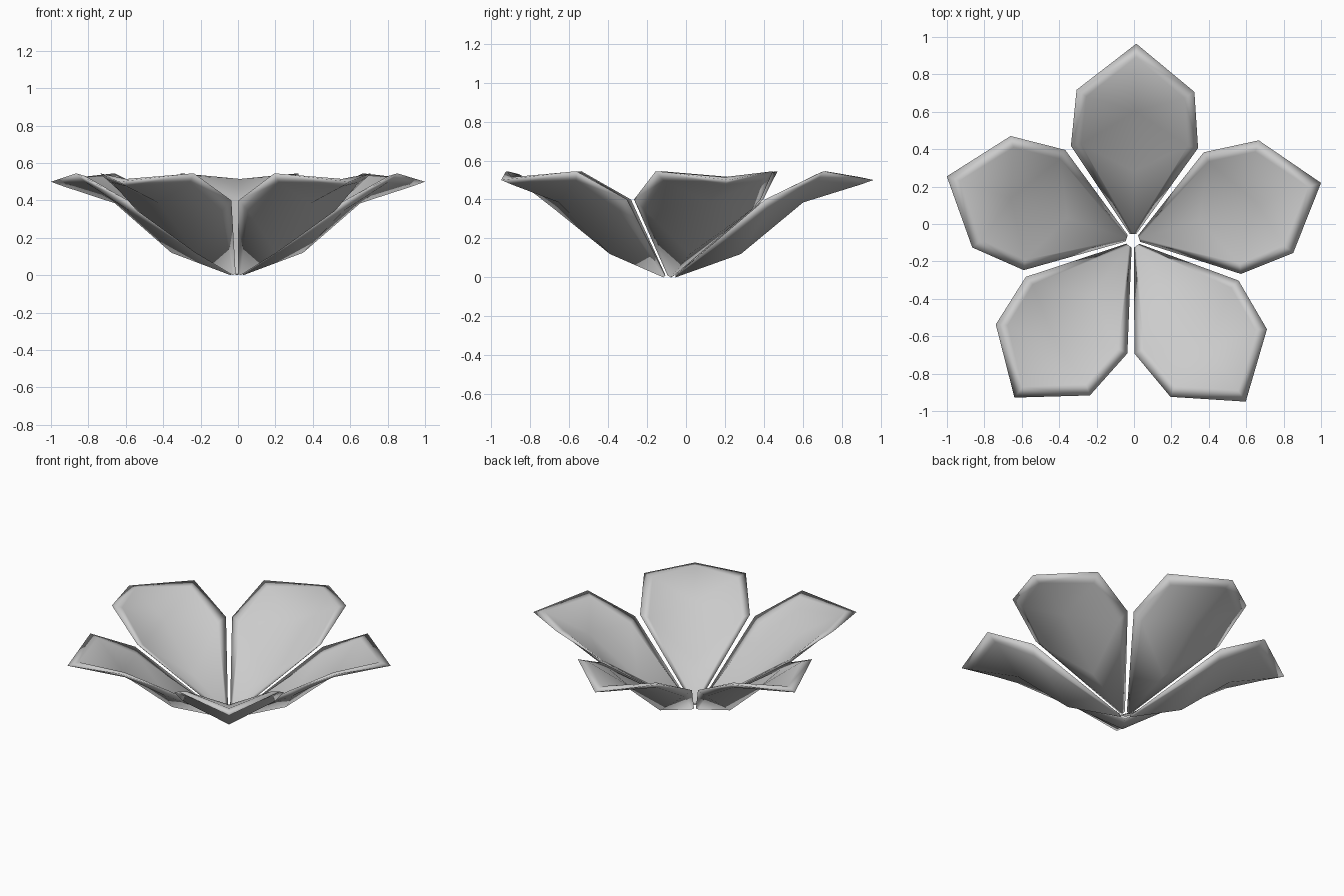
import bpy, bmesh, math
from mathutils import Matrix

if "Cube" in bpy.data.objects:
    bpy.data.objects.remove(bpy.data.objects["Cube"])

CENTRE = (-0.006, -0.088)

# Petal points as (distance outward, half width, height)
RIM = {"B": (0.035, 0.018, 0.01), "W": (0.50, 0.34, 0.40),
       "S": (0.80, 0.315, 0.545), "T": (1.052, 0, 0.50)}
# Inner points as (distance outward, half width, upper height, lower height)
INNER = {"b": (0.035, 0, 0.02, 0.0), "p": (0.37, 0, 0.145, 0.12),
         "q": (0.69, 0, 0.405, 0.385), "t": (0.98, 0, 0.515, 0.475),
         "w": (0.51, 0.285, 0.375, 0.345), "s": (0.765, 0.262, 0.53, 0.497)}
# Half of one shell; each string is a face
FACES = ["bBwp", "BWw", "WSsw", "STts", "pwq", "qws", "qst"]


def petal(name, angle):
    bm = bmesh.new()
    verts = {}

    def vert(key, side, layer):
        if key in RIM:
            r, w, z = RIM[key]
            layer = 0
        else:
            r, w, *heights = INNER[key]
            z = heights[layer]
        tag = (key, side if w else 0, layer)
        if tag not in verts:
            verts[tag] = bm.verts.new((r, w * side, z))
        return verts[tag]

    for side in (-1, 1):
        for layer in (0, 1):
            for f in FACES:
                bm.faces.new([vert(k, side, layer) for k in f])
        # close the thin base end
        bm.faces.new([vert("b", side, 0), vert("B", side, 0), vert("b", side, 1)])
    bmesh.ops.recalc_face_normals(bm, faces=bm.faces[:])
    bm.transform(Matrix.Translation((*CENTRE, 0)) @ Matrix.Rotation(angle, 4, "Z"))
    for f in bm.faces:
        f.smooth = True
    me = bpy.data.meshes.new(name)
    bm.to_mesh(me)
    bm.free()
    bpy.context.collection.objects.link(bpy.data.objects.new(name, me))


# Five petals around the open centre
for i in range(5):
    petal(f"petal_{i + 1}", math.radians(89 + 72 * i))
